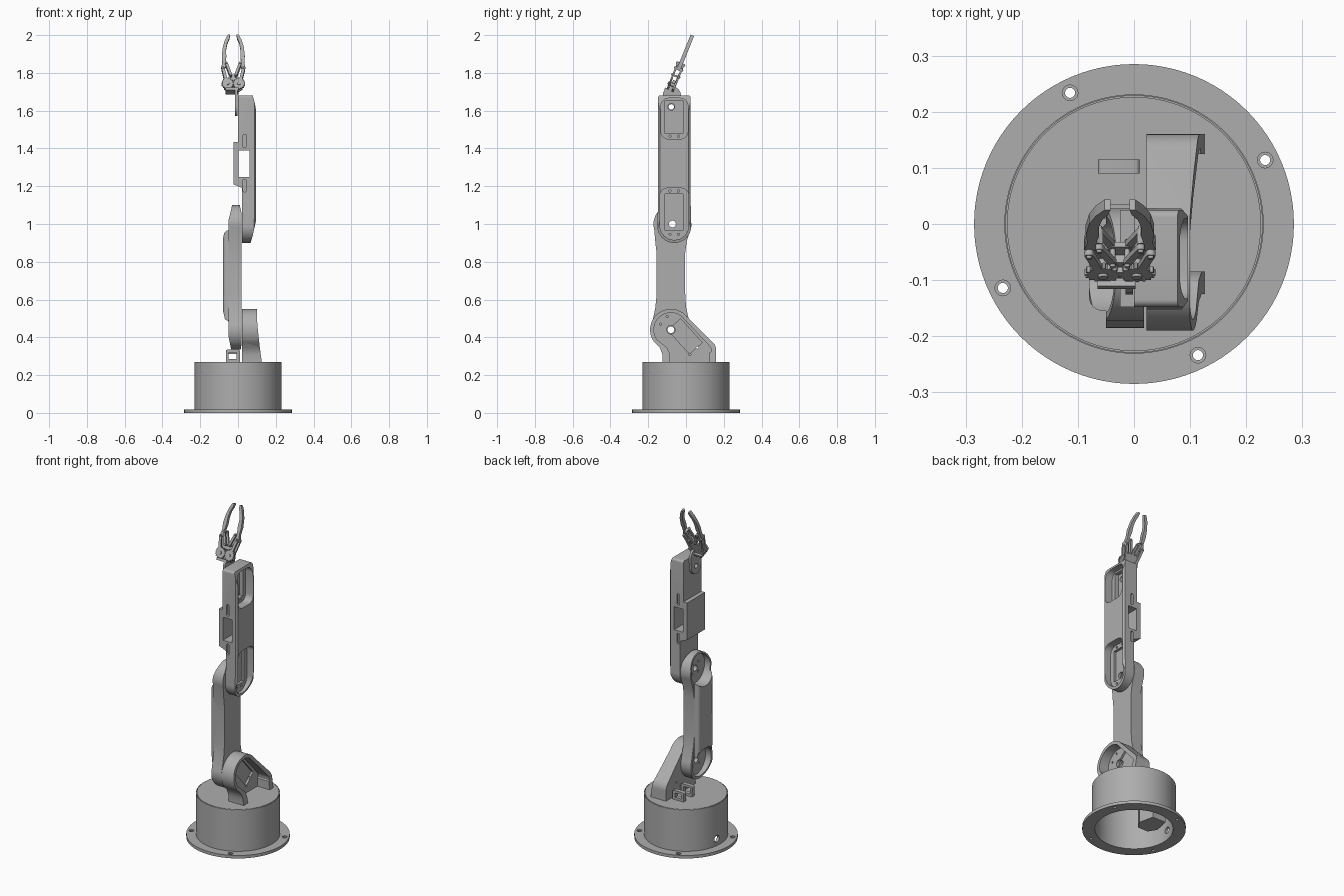
import bpy, bmesh
from math import sin, cos, pi, radians, atan2
from mathutils import Matrix, Vector

if "Cube" in bpy.data.objects:
    bpy.data.objects.remove(bpy.data.objects["Cube"])

grey = bpy.data.materials.new("matte grey")
grey.use_nodes = True
grey.diffuse_color = (0.42, 0.42, 0.42, 1)
grey.node_tree.nodes["Principled BSDF"].inputs["Base Color"].default_value = grey.diffuse_color
parts = []


def prism(name, pts, axis, lo, hi, matrix=None):
    """Extrude a 2D outline along one axis."""
    place = {"x": lambda a, b: (lo, a, b), "y": lambda a, b: (a, lo, b),
             "z": lambda a, b: (a, b, lo)}[axis]
    bm = bmesh.new()
    face = bm.faces.new([bm.verts.new(place(*p)) for p in pts])
    new = bmesh.ops.extrude_face_region(bm, geom=[face])["geom"]
    shift = Vector([(hi - lo) * (axis == k) for k in "xyz"])
    bmesh.ops.translate(bm, vec=shift, verts=[v for v in new if isinstance(v, bmesh.types.BMVert)])
    if matrix:
        bm.transform(matrix)
    bmesh.ops.recalc_face_normals(bm, faces=bm.faces)
    mesh = bpy.data.meshes.new(name)
    bm.to_mesh(mesh)
    bm.free()
    ob = bpy.data.objects.new(name, mesh)
    bpy.context.collection.objects.link(ob)
    parts.append(ob)
    return ob


def combine(ob, other, op="DIFFERENCE"):
    """Boolean that uses up the second object."""
    mod = ob.modifiers.new("cut", "BOOLEAN")
    mod.operation, mod.object, mod.solver = op, other, "EXACT"
    bpy.context.view_layer.update()
    done = bpy.data.meshes.new_from_object(ob.evaluated_get(bpy.context.evaluated_depsgraph_get()))
    ob.modifiers.clear()
    ob.data = done
    parts.remove(other)
    bpy.data.objects.remove(other)


def arc(c, r, a0=0, a1=360, n=32):
    full = abs(a1 - a0) == 360
    steps = [radians(a0 + (a1 - a0) * i / n) for i in range(n if full else n + 1)]
    return [(c[0] + r * cos(a), c[1] + r * sin(a)) for a in steps]


def capsule(p, q, r, n=10):
    d = atan2(q[1] - p[1], q[0] - p[0]) * 180 / pi
    return arc(q, r, d - 90, d + 90, n) + arc(p, r, d + 90, d + 270, n)


def rect(a0, a1, b0, b1, r=0.0):
    if not r:
        return [(a0, b0), (a1, b0), (a1, b1), (a0, b1)]
    return (arc((a0 + r, b0 + r), r, 180, 270, 6) + arc((a1 - r, b0 + r), r, 270, 360, 6)
            + arc((a1 - r, b1 - r), r, 0, 90, 6) + arc((a0 + r, b1 - r), r, 90, 180, 6))


def cut(ob, pts, axis, lo, hi):
    combine(ob, prism("cutter", pts, axis, lo, hi))


def keep(ob, pts, axis, lo, hi):
    combine(ob, prism("cutter", pts, axis, lo, hi), "INTERSECT")


# Base: flange, hollow drum and lid
flange = prism("base_flange", arc((0, 0), 0.285, n=96), "z", 0, 0.018)
cut(flange, arc((0, 0), 0.215, n=96), "z", -1, 1)
for k in range(4):
    a = radians(26 + 90 * k)
    spot = (0.26 * cos(a), 0.26 * sin(a))
    cut(flange, arc(spot, 0.009, n=20), "z", -1, 1)
    cut(flange, arc(spot, 0.014, n=20), "z", 0.011, 1)
drum = prism("base_drum", arc((0, 0), 0.231, n=96), "z", 0.018, 0.269)
cut(drum, arc((0, 0), 0.215, n=96), "z", -1, 0.255)
cut(drum, arc((0, 0), 0.2285, n=96), "z", 0.263, 1)
cut(drum, arc((0.03, 0.06), 0.02, n=24), "x", -0.3, -0.1)
prism("base_lid", arc((0, 0), 0.2265, n=96), "z", 0.26, 0.27)
prism("base_servo", [(-0.17, 0), (-0.14, -0.05), (-0.07, -0.05), (-0.04, 0), (-0.06, 0.09), (-0.15, 0.09)],
      "z", 0.06, 0.256)

# Cable clips on the lid
for y, top in ((0.09, 0.325), (0.01, 0.335)):
    clip = prism("cable_clip", rect(-0.064, 0.01, 0.265, top, 0.008), "y", y, y + 0.025)
    cut(clip, rect(-0.05, -0.008, 0.285, top - 0.014), "y", -1, 1)

# Joint centres in (y, z)
SHOULDER, ELBOW, WRIST = (-0.08, 0.44), (-0.072, 1.0), (-0.078, 1.62)

# Shoulder bracket: flared shell with an open outer side
shell = arc(SHOULDER, 0.11, 50, 215, 32) + [(-0.138, 0.345), (-0.125, 0.31), (-0.125, 0.265)] \
    + [(0.16, 0.265), (0.16, 0.32)] + arc((0.1, 0.33), 0.06, 0, 50, 8)
bracket = prism("shoulder_bracket", shell, "x", 0.022, 0.13)
keep(bracket, [(0.02, 0.2), (0.126, 0.2), (0.126, 0.27), (0.115, 0.35), (0.106, 0.43), (0.1, 0.5),
               (0.1, 0.6), (0.02, 0.6)], "y", -1, 1)
cavity = arc(SHOULDER, 0.09, 50, 215, 32) + [(-0.1, 0.345), (-0.085, 0.31), (-0.085, 0.2)] \
    + [(0.125, 0.2), (0.125, 0.32)] + arc((0.09, 0.325), 0.045, 0, 50, 8)
cut(bracket, cavity, "x", 0.042, 1)
turn = radians(-48)
servo_hole = [(-0.005 + a * cos(turn) - b * sin(turn), 0.405 + a * sin(turn) + b * cos(turn))
              for a, b in rect(-0.085, 0.085, -0.045, 0.045)]
cut(bracket, servo_hole, "x", 0.03, 1)
cut(bracket, arc(SHOULDER, 0.022), "x", -1, 1)
for y, z in ((-0.135, 0.47), (-0.1, 0.51), (0.02, 0.31), (0.06, 0.345)):
    cut(bracket, arc((y, z), 0.006, n=12), "x", -1, 1)

# Upper arm: dumbbell outline, tapered ends with round cups
outline = arc(SHOULDER, 0.105, 160, 380, 40) + [(0.0, 0.56), (-0.004, 0.63), (-0.004, 0.85), (0.004, 0.91)] \
    + arc(ELBOW, 0.1, -15, 195, 40) + [(-0.162, 0.9), (-0.155, 0.84), (-0.155, 0.63), (-0.162, 0.56)]
arm = prism("upper_arm", outline, "x", -0.09, 0.019)
keep(arm, [(-0.035, 0.33), (0.013, 0.33), (0.018, 0.36), (0.018, 1.06), (0.008, 1.105), (-0.03, 1.105),
           (-0.045, 1.04), (-0.074, 0.95), (-0.08, 0.92), (-0.08, 0.54), (-0.072, 0.51)], "y", -1, 1)
keep(arm, [(0.1, -0.3), (0.1, 0.2), (-0.05, 0.2), (-0.05, 0.0)] + arc((-0.055, -0.03), 0.025, 90, 180, 8)
     + arc((-0.055, -0.13), 0.025, 180, 270, 8) + [(-0.05, -0.155), (-0.05, -0.3)], "z", -1, 3)
for joint in (SHOULDER, ELBOW):
    cut(arm, arc(joint, 0.09, n=48), "x", -1, -0.012)
    cut(arm, arc(joint, 0.018), "x", -1, 1)
    for k in range(4):
        cut(arm, arc(arc(joint, 0.04, 45, 405, 4)[k], 0.006, n=12), "x", -1, 1)

# Forearm: long case with a side bulge, window and two servo pockets
case = arc((-0.062, 0.99), 0.09, 180, 360, 40) + [(0.025, 1.1)] + arc((0.012, 1.668), 0.013, 0, 90, 6) \
    + arc((-0.135, 1.668), 0.013, 90, 180, 6) + [(-0.148, 1.1)]
forearm = prism("forearm", case, "x", -0.03, 0.1)
keep(forearm, [(0.022, 0.89), (0.064, 0.89), (0.078, 0.94), (0.096, 1.02), (0.096, 1.6), (0.088, 1.645),
               (0.075, 1.69), (0.0, 1.69), (0.0, 1.435), (-0.025, 1.435), (-0.025, 1.21),
               (0.0, 1.2), (0.022, 1.19)], "y", -1, 1)
keep(forearm, [(-0.1, -0.3), (0.085, -0.3), (0.085, -0.152), (0.098, -0.135), (0.098, 0.012),
               (0.085, 0.027), (0.085, 0.2), (-0.1, 0.2)], "z", -1, 3)
cut(forearm, rect(0.002, 0.062, 1.25, 1.39), "y", -1, 1)
cut(forearm, rect(-0.133, 0.01, 1.45, 1.666, 0.04), "x", 0.045, 1)
cut(forearm, rect(-0.11, -0.015, 1.48, 1.655), "x", 0.02, 1)
cut(forearm, arc((-0.062, 0.992), 0.076, 180, 360, 32) + arc((-0.026, 1.15), 0.04, 0, 90, 6)
    + arc((-0.098, 1.15), 0.04, 90, 180, 6), "x", 0.052, 1)
cut(forearm, rect(-0.11, -0.015, 0.965, 1.16), "x", 0.036, 1)
for joint in (ELBOW, WRIST):
    cut(forearm, arc(joint, 0.018), "x", -1, 1)
for y in (-0.085, -0.04):
    for z in (0.945, 1.175, 1.465):
        cut(forearm, arc((y, z), 0.006, n=12), "x", 0.03, 1)
# Cable notches above and below the window, front and back
for z0, z1 in ((1.17, 1.235), (1.405, 1.475)):
    for y in (-0.17, 0.012):
        cut(forearm, rect(0.026, 0.044, z0, z1, 0.008), "y", y, y + 0.035)

# Wrist plate
wrist = prism("wrist_plate", capsule(WRIST, (-0.075, 1.68), 0.048, 20), "x", -0.015, -0.002)
cut(wrist, arc(WRIST, 0.014), "x", -1, 1)

# Gripper, built flat in (u, s) with depth t, then tilted into place
tilt = radians(22)
frame = Matrix.Translation((-0.025, -0.072, 1.737)) @ Matrix.Rotation(-tilt, 4, "X")


def grip(name, pts, lo, hi, both=True):
    for side in ((1, -1) if both else (1,)):
        prism(name, [(side * u, s) for u, s in pts], "y", lo, hi, frame)


grip("gripper_mount", rect(-0.04, 0.028, -0.042, -0.028), -0.03, 0.03, False)
grip("gripper_back_plate", [(-0.05, -0.02), (-0.03, -0.034), (0.03, -0.034), (0.05, -0.02), (0.045, 0.02),
                            (0.015, 0.062), (-0.015, 0.062), (-0.045, 0.02)], 0.008, 0.018, False)
grip("gripper_servo", rect(-0.024, 0.024, -0.034, 0.025), -0.006, 0.01, False)
teeth = [arc((0.03, 0), 0.033 if k % 4 < 2 else 0.028, 0, 360, 64)[k] for k in range(64)]
grip("gripper_gear", teeth, -0.021, -0.01)
grip("gear_screw", arc((0.03, 0), 0.009, n=16), -0.026, 0.02)
for lo in (-0.021, 0.01):
    grip("outer_link", capsule((0.036, 0.01), (0.055, 0.09), 0.008), lo, lo + 0.01)
    grip("inner_link", capsule((0.013, 0.05), (0.037, 0.118), 0.007), lo, lo + 0.01)
for pin in ((0.055, 0.09), (0.037, 0.118), (0.013, 0.05)):
    grip("link_pin", arc(pin, 0.005, n=14), -0.026, 0.025)
grip("finger", [(0.03, 0.122), (0.036, 0.11), (0.048, 0.084), (0.06, 0.082), (0.064, 0.095), (0.058, 0.125),
                (0.061, 0.165), (0.055, 0.215), (0.043, 0.255), (0.028, 0.283), (0.017, 0.283),
                (0.021, 0.26), (0.032, 0.235), (0.038, 0.2), (0.037, 0.16), (0.042, 0.128)], -0.01, 0.01)

# Shared colour and shading
for ob in parts:
    ob.data.materials.clear()
    ob.data.materials.append(grey)
    for poly in ob.data.polygons:
        poly.material_index = 0
    ob.select_set(True)
bpy.context.view_layer.objects.active = parts[0]
bpy.ops.object.shade_smooth_by_angle(angle=radians(30))
